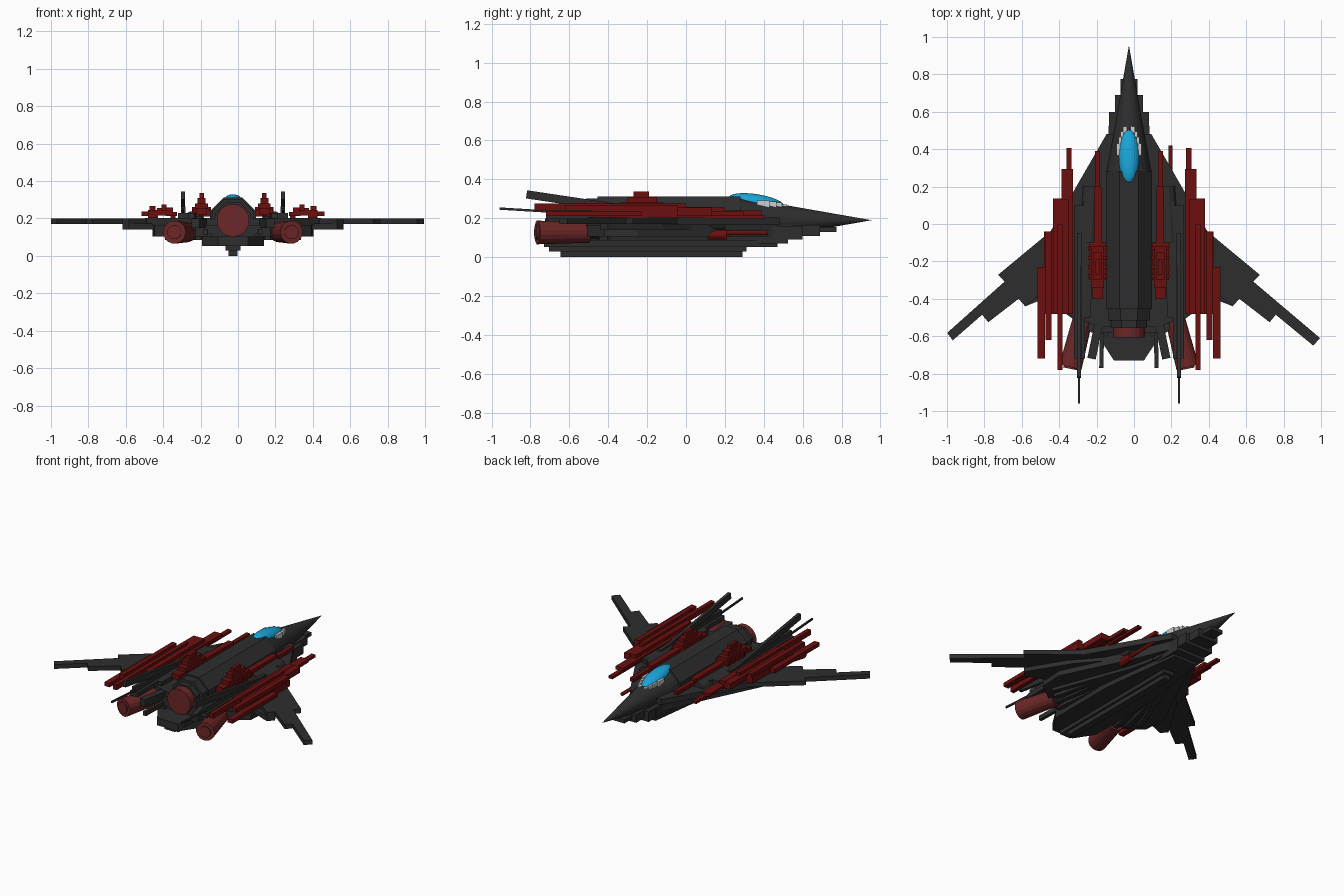
import bpy, bmesh, math
from mathutils import Matrix, Vector

CX = -0.027  # the hull axis sits slightly left of the centre


def material(name, rgb):
    m = bpy.data.materials.new(name)
    m.diffuse_color = (*rgb, 1)
    return m


DARK = material("charcoal", (0.027, 0.027, 0.027))
RED = material("deep red", (0.15, 0.005, 0.005))
RUST = material("engine red", (0.15, 0.02, 0.02))
BLUE = material("canopy blue", (0.01, 0.37, 0.68))
PALE = material("pale grey", (0.62, 0.62, 0.62))


def finish(bm, name, mat):
    bmesh.ops.recalc_face_normals(bm, faces=bm.faces)
    me = bpy.data.meshes.new(name)
    bm.to_mesh(me)
    bm.free()
    ob = bpy.data.objects.new(name, me)
    ob.location.x = CX
    me.materials.append(mat)
    bpy.context.collection.objects.link(ob)
    return ob


def frame(p0, p1):
    """Matrix whose z axis runs from p0 to p1, y axis up."""
    a, b = Vector(p0), Vector(p1)
    d = (b - a).normalized()
    side = Vector((0, 0, 1)).cross(d).normalized()
    rot = Matrix((side, d.cross(side), d)).transposed().to_4x4()
    return Matrix.Translation((a + b) / 2) @ rot, (b - a).length


def beam(name, p0, p1, w, h, mat):
    m, length = frame(p0, p1)
    bm = bmesh.new()
    bmesh.ops.create_cube(bm, size=1, matrix=m @ Matrix.Diagonal((w, h, length, 1)))
    return finish(bm, name, mat)


def tube(name, p0, p1, r0, r1, n, mat):
    m, length = frame(p0, p1)
    bm = bmesh.new()
    bmesh.ops.create_cone(bm, cap_ends=True, segments=n, radius1=r0, radius2=r1,
                          depth=length, matrix=m @ Matrix.Rotation(math.pi / n, 4, 'Z'))
    bmesh.ops.remove_doubles(bm, verts=bm.verts, dist=1e-5)
    return finish(bm, name, mat)


def box(name, x0, x1, y0, y1, z0, z1, mat):
    x, z = (x0 + x1) / 2, (z0 + z1) / 2
    return beam(name, (x, y0, z), (x, y1, z), abs(x1 - x0), z1 - z0, mat)


def slab(name, pts, z0, z1, mat):
    bm = bmesh.new()
    f = bm.faces.new([bm.verts.new((x, y, z0)) for x, y in pts])
    up = bmesh.ops.extrude_face_region(bm, geom=[f])['geom']
    bmesh.ops.translate(bm, vec=(0, 0, z1 - z0),
                        verts=[v for v in up if isinstance(v, bmesh.types.BMVert)])
    return finish(bm, name, mat)


def both(pts):
    """Close a half outline by mirroring it."""
    return pts + [(-x, y) for x, y in reversed(pts)]


# Fuselage, nose and central exhaust
AX = 0.19
k = 1 / math.cos(math.pi / 8)
for i, (y0, y1, r) in enumerate([(-0.455, 0.28, 0.122), (-0.515, -0.455, 0.112),
                                 (-0.555, -0.515, 0.095)]):
    tube(f"fuselage_{i}", (0, y0, AX), (0, y1, AX), r * k, r * k, 8, DARK)
tube("nose_cone", (0, 0.28, AX), (0, 0.955, AX), 0.119, 0, 24, DARK)
tube("main_exhaust", (0, -0.607, AX), (0, -0.55, AX), 0.087, 0.087, 24, RUST)

# Canopy and its stepped frame
bm = bmesh.new()
bmesh.ops.create_uvsphere(bm, u_segments=20, v_segments=12, radius=1,
                          matrix=Matrix.Translation((0, 0.362, 0.284))
                          @ Matrix.Rotation(math.radians(-9), 4, 'X')
                          @ Matrix.Diagonal((0.055, 0.145, 0.04, 1)))
finish(bm, "canopy", BLUE)
for s in (-1, 1):
    for x0, x1, y0, y1, z1 in [(0.048, 0.066, 0.365, 0.43, 0.292), (0.04, 0.056, 0.43, 0.465, 0.285),
                               (0.03, 0.046, 0.465, 0.495, 0.28), (0.012, 0.032, 0.49, 0.52, 0.272)]:
        box("canopy_frame", s * x0, s * x1, y0, y1, 0.245, z1, PALE)

# Stepped chin plates and keel
for i, (w, y0, y1, z0, z1) in enumerate([
        (0.045, 0.2, 0.775, 0.13, 0.155), (0.075, 0.2, 0.69, 0.11, 0.165),
        (0.107, 0.2, 0.60, 0.09, 0.16), (0.11, 0.2, 0.525, 0.07, 0.16),
        (0.04, -0.705, 0.31, 0.028, 0.07), (0.024, -0.645, 0.29, 0.0, 0.035)]):
    box(f"keel_plate_{i}", -w, w, y0, y1, z0, z1, DARK)

# Delta hull, stacked in layers
slab("delta_deck", both([(0.12, 0.48), (0.42, -0.04), (0.47, -0.36), (0.3, -0.5),
                         (0.15, -0.55)]), 0.165, 0.203, DARK)
slab("delta_middle", both([(0.1, 0.47), (0.21, 0.2), (0.43, -0.25), (0.42, -0.42),
                           (0.2, -0.58), (0.1, -0.58)]), 0.105, 0.165, DARK)
slab("delta_belly", both([(0.09, 0.47), (0.165, -0.1), (0.165, -0.6), (0.08, -0.73)]),
     0.053, 0.105, DARK)

for s in (-1, 1):
    side = "right" if s > 0 else "left"

    # Swept wing made of staggered planks
    tip = [(1.022, -0.61), (0.985, -0.65)] if s > 0 else [(0.972, -0.582), (0.942, -0.622)]
    wing = [(0.3, 0.05), (0.42, -0.04), (0.70, -0.272), (0.665, -0.308), *tip,
            (0.785, -0.485), (0.752, -0.525), (0.59, -0.4), (0.555, -0.44), (0.44, -0.35), (0.3, -0.4)]
    slab(side + "_wing", [(s * x, y) for x, y in wing], 0.17, 0.2, DARK)
    root = [(0.25, 0.08), (0.42, -0.12), (0.59, -0.4), (0.555, -0.44), (0.25, -0.32)]
    slab(side + "_wing_root", [(s * x, y) for x, y in root], 0.14, 0.172, DARK)

    def bar(name, p0, p1, w, h, mat=DARK):
        beam(f"{side}_{name}", (s * p0[0], *p0[1:]), (s * p1[0], *p1[1:]), w, h, mat)

    def pipe(name, p0, p1, r0, r1, n, mat=DARK):
        tube(f"{side}_{name}", (s * p0[0], *p0[1:]), (s * p1[0], *p1[1:]), r0, r1, n, mat)

    # Belly ribs fanning out to the rear
    for i in range(5):
        bar(f"belly_rib_{i}", (0.09 + 0.012 * i, 0.44 - 0.07 * i, 0.102),
            (0.13 + 0.055 * i, -0.6 + 0.05 * i, 0.102), 0.03, 0.035)

    # Side engine, splayed outward
    pipe("nacelle", (0.245, -0.52, 0.135), (0.2, 0.0, 0.165), 0.045, 0.05, 12)
    pipe("intake", (0.215, -0.1, 0.185), (0.2, 0.2, 0.185), 0.055, 0.05, 12)
    pipe("engine", (0.313, -0.765, 0.127), (0.245, -0.5, 0.127), 0.062, 0.054, 16, RUST)
    pipe("engine_core", (0.315, -0.774, 0.127), (0.3, -0.7, 0.127), 0.038, 0.038, 16, RUST)

    # Dark upper deck blocks and tail planks
    bar("deck_block", (0.265, -0.72, 0.215), (0.265, 0.1, 0.215), 0.06, 0.03)
    bar("deck_spine", (0.235, -0.5, 0.21), (0.215, 0.12, 0.21), 0.06, 0.04)
    bar("tail_plank", (0.2, -0.72, 0.175), (0.125, -0.36, 0.175), 0.045, 0.05)
    bar("tail_strip", (0.148, -0.77, 0.13), (0.14, -0.4, 0.13), 0.022, 0.03)
    bar("exhaust_tab", (0.063, -0.67, 0.09), (0.063, -0.45, 0.09), 0.045, 0.03)

    # Raised fin beam and its trailing rod
    bar("fin", (0.267, -0.82, 0.323), (0.267, -0.1, 0.215), 0.021, 0.042)
    bar("fin_base", (0.267, -0.72, 0.24), (0.267, -0.05, 0.215), 0.024, 0.05)
    bar("tail_rod", (0.267, -0.96, 0.25), (0.267, -0.5, 0.222), 0.01, 0.012)

    # Outer red weapon planks: x0, x1, y0, y1, z0, z1
    for i, (x0, x1, y0, y1, z0, z1) in enumerate([
            (0.306, 0.335, -0.4, 0.405, 0.2, 0.218), (0.3, 0.36, -0.48, 0.295, 0.213, 0.235),
            (0.32, 0.36, -0.48, 0.13, 0.235, 0.258), (0.355, 0.383, -0.78, 0.0, 0.24, 0.275),
            (0.36, 0.406, -0.48, 0.135, 0.215, 0.255), (0.4, 0.453, -0.48, -0.04, 0.203, 0.245),
            (0.415, 0.447, -0.62, -0.04, 0.24, 0.268), (0.45, 0.49, -0.72, -0.23, 0.212, 0.238)]):
        box(f"{side}_red_plank_{i}", s * x0, s * x1, y0, y1, z0, z1, RED)

    # Inner red cannon
    c = 0.168
    for i, (w, y0, y1, z0, z1) in enumerate([
            (0.014, -0.35, 0.39, 0.215, 0.24), (0.02, -0.38, 0.2, 0.225, 0.255),
            (0.045, -0.3, -0.1, 0.21, 0.25), (0.034, -0.34, -0.12, 0.25, 0.28),
            (0.022, -0.3, -0.15, 0.28, 0.31), (0.012, -0.27, -0.19, 0.31, 0.337),
            (0.028, -0.4, -0.3, 0.22, 0.255)]):
        box(f"{side}_cannon_{i}", s * (c - w), s * (c + w), y0, y1, z0, z1, RED)
    for i in range(4):
        y = -0.29 + 0.05 * i
        box(f"{side}_cannon_rib_{i}", s * (c - 0.05), s * (c + 0.05), y, y + 0.02, 0.215, 0.262, RED)

# Single gun slung under the right side
tube("under_gun_body", (0.222, 0.11, 0.115), (0.222, 0.21, 0.115), 0.026, 0.026, 12, RED)
tube("under_gun_barrel", (0.222, 0.21, 0.125), (0.222, 0.42, 0.125), 0.012, 0.012, 12, RED)
